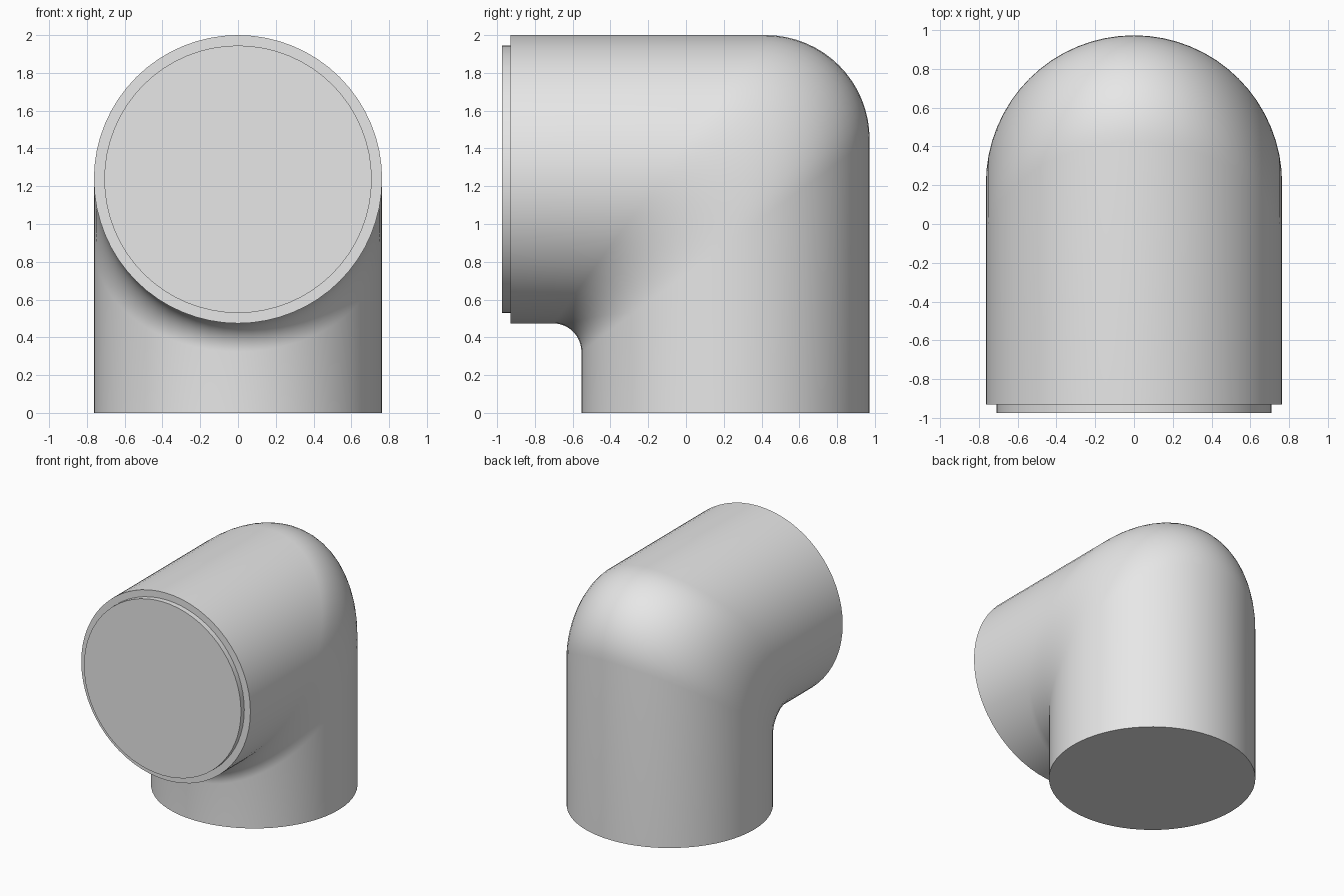
import bpy, bmesh
from math import sin, cos, pi, radians

cube = bpy.data.objects.get("Cube")
if cube:
    bpy.data.objects.remove(cube, do_unlink=True)

RADIUS = 0.763
AXIS_Y, AXIS_Z = 0.209, 1.237    # upright pipe axis, level pipe axis
FRONT_Y = -0.93
SIDES, BEND_STEPS = 64, 16

grey = bpy.data.materials.new("plain grey")
grey.use_nodes = True
grey.diffuse_color = (0.8, 0.8, 0.8, 1)
grey.node_tree.nodes["Principled BSDF"].inputs["Base Color"].default_value = (0.8, 0.8, 0.8, 1)


def finish(obj):
    obj.data.materials.append(grey)
    bpy.ops.object.select_all(action='DESELECT')
    obj.select_set(True)
    bpy.context.view_layer.objects.active = obj
    bpy.ops.object.shade_smooth_by_angle(angle=radians(35))


def pipe_line(t):
    """One lengthwise line of the elbow: up, round the bend, then forward."""
    x, out = RADIUS * sin(t), RADIUS * cos(t)
    y, z = AXIS_Y + out, AXIS_Z + out
    bend = 0.35 + 0.2 * cos(t)   # tight inside, wide outside
    line = [(x, y, 0)]
    for j in range(BEND_STEPS + 1):
        a = pi / 2 * j / BEND_STEPS
        line.append((x, y - bend + bend * cos(a), z - bend + bend * sin(a)))
    line.append((x, FRONT_Y, z))
    return line


# Elbow body
bm = bmesh.new()
lines = [[bm.verts.new(p) for p in pipe_line(2 * pi * i / SIDES)] for i in range(SIDES)]
for i, line in enumerate(lines):
    after = lines[(i + 1) % SIDES]
    for j in range(len(line) - 1):
        bm.faces.new((line[j], after[j], after[j + 1], line[j + 1]))
bm.faces.new([line[0] for line in lines])
bm.faces.new([line[-1] for line in lines])
bmesh.ops.recalc_face_normals(bm, faces=bm.faces)
mesh = bpy.data.meshes.new("elbow_body")
bm.to_mesh(mesh)
bm.free()
body = bpy.data.objects.new("elbow_body", mesh)
bpy.context.collection.objects.link(body)
finish(body)

# Raised disc on the front opening
back_y, face_y = FRONT_Y + 0.02, -0.973
bpy.ops.mesh.primitive_cylinder_add(vertices=SIDES, radius=0.708, depth=back_y - face_y,
                                    location=(0, (back_y + face_y) / 2, AXIS_Z),
                                    rotation=(pi / 2, 0, 0))
disc = bpy.context.object
disc.name = "front_disc"
finish(disc)
